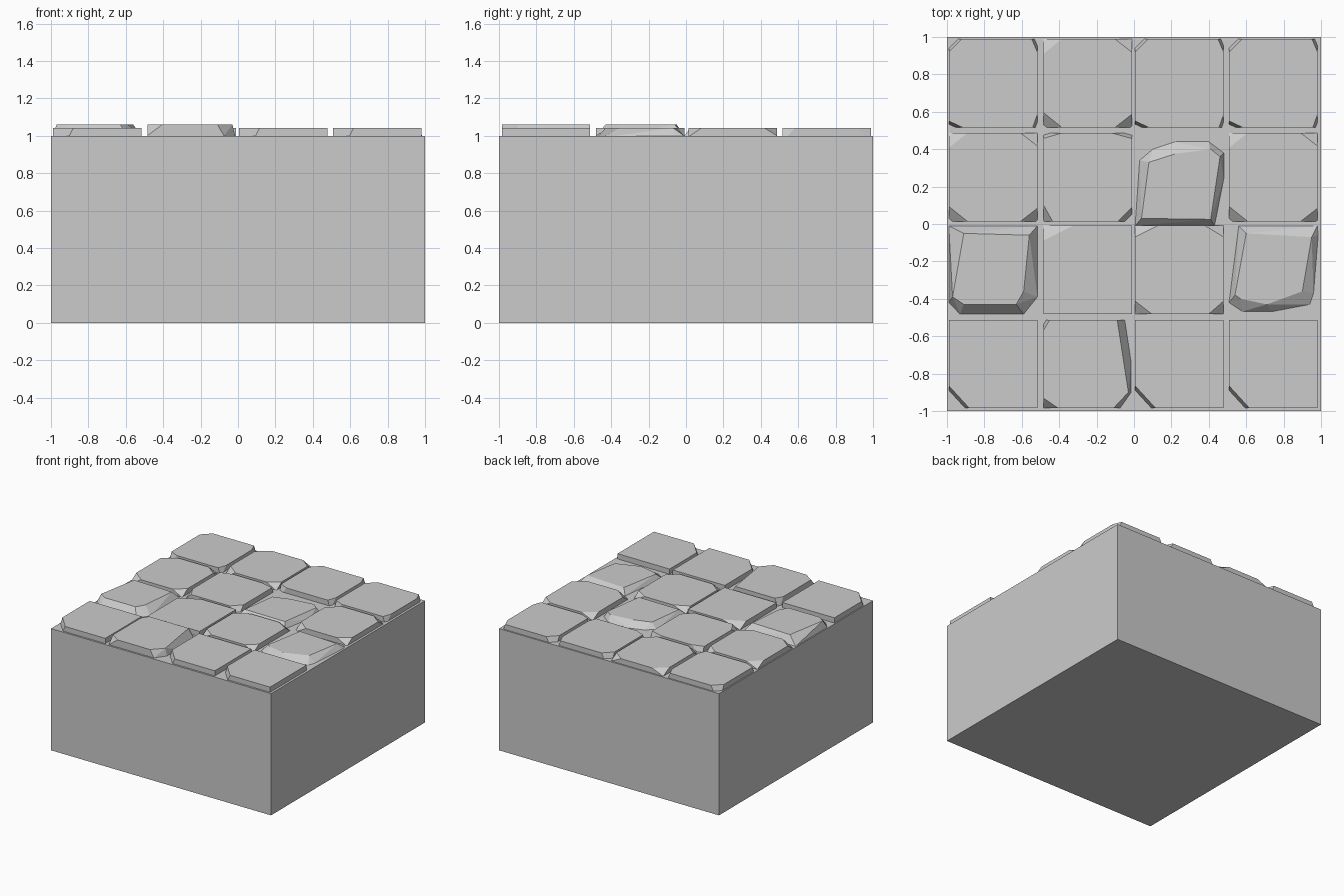
import bpy, bmesh, math

if "Cube" in bpy.data.objects:
    bpy.data.objects.remove(bpy.data.objects["Cube"])


def hull_object(name, points):
    """Flat-faced convex solid around a set of points."""
    bm = bmesh.new()
    for p in points:
        bm.verts.new(p)
    bmesh.ops.remove_doubles(bm, verts=bm.verts[:], dist=1e-4)
    res = bmesh.ops.convex_hull(bm, input=bm.verts[:])
    loose = [v for v in bm.verts if not v.link_faces]
    bmesh.ops.delete(bm, geom=loose, context='VERTS')
    bmesh.ops.dissolve_limit(bm, angle_limit=math.radians(1),
                             verts=bm.verts[:], edges=bm.edges[:])
    bmesh.ops.recalc_face_normals(bm, faces=bm.faces[:])
    mesh = bpy.data.meshes.new(name)
    bm.to_mesh(mesh)
    bm.free()
    obj = bpy.data.objects.new(name, mesh)
    bpy.context.collection.objects.link(obj)
    return obj


def loft(name, low, high, z):
    return hull_object(name, [(x, y, 1.0) for x, y in low] +
                       [(x, y, z) for x, y in high])


# Tile grid: lower-left corners and tile size
COLS = [-0.99, -0.485, 0.006, 0.508]
ROWS = [-0.985, -0.482, 0.014, 0.516]
SIZE = 0.473
LOW, HIGH = 1.043, 1.06


def chipped_tile(col, row, chips):
    """Square tile; chips are (dx, dy, base share) for BL, BR, TR, TL corners."""
    x0, y0 = COLS[col], ROWS[row]
    corners = [(0, 0), (1, 0), (1, 1), (0, 1)]
    low, high = [], []
    for (cx, cy), (dx, dy, k) in zip(corners, chips):
        px, py = x0 + cx * SIZE, y0 + cy * SIZE
        sx, sy = 1 - 2 * cx, 1 - 2 * cy
        for ring, f in ((low, k), (high, 1)):
            ring += [(px + sx * dx * f, py), (px, py + sy * dy * f)]
    loft(f"tile_{col}_{row}", low, high, LOW)


# Base block
bpy.ops.mesh.primitive_cube_add(size=1, location=(0, 0, 0.5))
base = bpy.context.object
base.name = "base_block"
base.scale = (2, 2, 1)

# Chip patterns
N = (0, 0, 0)
clipped = [(0.11, 0.12, 0.8), N, N, N]
nicked = [(0.075, 0.035, 0.5), (0.025, 0.07, 0.4), (0.03, 0.07, 0.5), (0.07, 0.07, 0.7)]
chipped = [(0.10, 0.08, 0.2), (0.09, 0.07, 0.1), (0.09, 0.07, 0), (0.10, 0.08, 0)]
lipped = [(0.05, 0.09, 0.1), (0.075, 0.075, 0.5), (0.11, 0.03, 0.4), (0.10, 0.03, 0.4)]
soft = [(0.09, 0.07, 0), (0.08, 0.07, 0), (0.10, 0.06, 0), (0.12, 0.06, 0)]
one_soft = [N, N, N, (0.16, 0.08, 0)]

for col, row, chips in [
        (0, 0, clipped), (2, 0, clipped), (3, 0, clipped),
        (1, 1, one_soft), (2, 1, soft),
        (0, 2, chipped), (1, 2, lipped), (3, 2, chipped),
        (0, 3, nicked), (1, 3, chipped), (2, 3, nicked), (3, 3, nicked)]:
    chipped_tile(col, row, chips)

# Worn stones with broad sloping edges
loft("worn_tile_front",
     [(-0.485, -0.985), (-0.075, -0.985), (-0.015, -0.90), (-0.015, -0.74),
      (-0.05, -0.512), (-0.47, -0.512), (-0.485, -0.54)],
     [(-0.405, -0.985), (-0.11, -0.985), (-0.03, -0.90), (-0.09, -0.512),
      (-0.45, -0.512), (-0.485, -0.57), (-0.485, -0.93)], HIGH)
loft("worn_tile_left",
     [(-0.93, -0.482), (-0.59, -0.482), (-0.517, -0.39), (-0.517, -0.01),
      (-0.99, -0.01), (-0.99, -0.42)],
     [(-0.91, -0.43), (-0.63, -0.43), (-0.59, -0.36), (-0.56, -0.06),
      (-0.91, -0.05), (-0.97, -0.39)], HIGH)
loft("worn_tile_right",
     [(0.508, -0.42), (0.58, -0.468), (0.74, -0.468), (0.94, -0.43),
      (0.96, -0.37), (0.985, -0.06), (0.98, -0.01), (0.56, -0.01)],
     [(0.57, -0.40), (0.71, -0.43), (0.90, -0.36), (0.95, -0.07),
      (0.60, -0.05), (0.54, -0.38)], LOW)
loft("worn_tile_centre",
     [(0.006, -0.01), (0.43, -0.01), (0.48, 0.24), (0.48, 0.38),
      (0.40, 0.44), (0.22, 0.44), (0.10, 0.40), (0.03, 0.34)],
     [(0.04, 0.03), (0.41, 0.025), (0.46, 0.36), (0.41, 0.40),
      (0.22, 0.375), (0.08, 0.33)], LOW)
